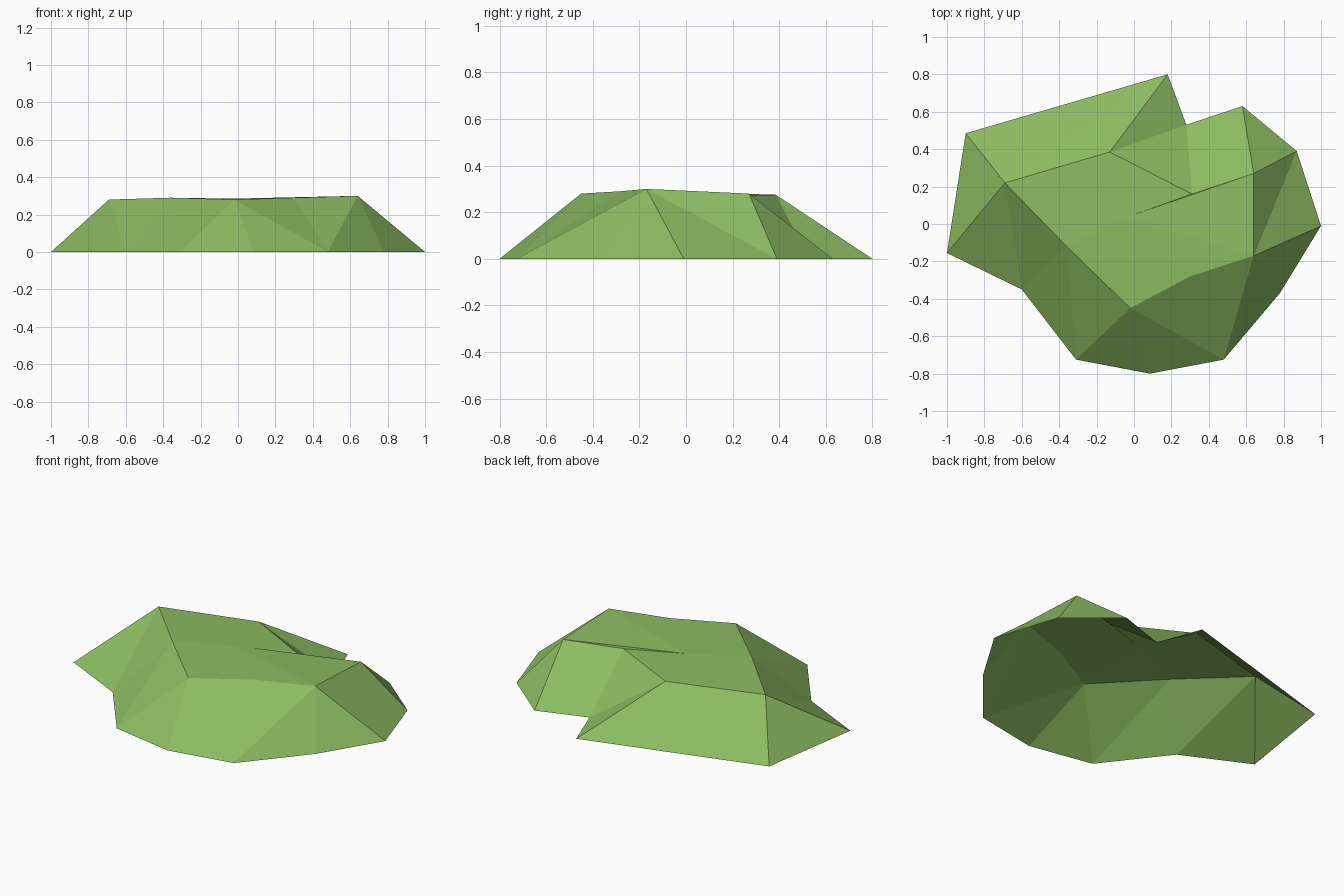
import bpy
import bmesh

cube = bpy.data.objects.get("Cube")
if cube:
    bpy.data.objects.remove(cube, do_unlink=True)

# Grass colour
grass = bpy.data.materials.new("grass green")
grass.use_nodes = True
colour = (0.26, 0.5, 0.12, 1)
grass.diffuse_color = colour
shader = grass.node_tree.nodes["Principled BSDF"]
shader.inputs["Base Color"].default_value = colour
shader.inputs["Roughness"].default_value = 0.9

# Ground outline and plateau outline, both counterclockwise from the left tip
rim_outline = [(-1, -.155), (-.6, -.35), (-.31, -.725), (.085, -.8),
               (.48, -.725), (.78, -.37), (1, -.01), (.87, .39),
               (.58, .63), (.28, .53), (.18, .8), (-.9, .485)]
plateau_outline = [(-.69, .22, .28), (-.36, -.12, .29), (-.02, -.45, .28),
                   (.3, -.28, .29), (.64, -.17, .3), (.64, .27, .28),
                   (.31, .16, .27), (-.13, .385, .275)]

bm = bmesh.new()
rim = [bm.verts.new((x, y, 0)) for x, y in rim_outline]
plateau = [bm.verts.new(point) for point in plateau_outline]
centre = bm.verts.new((-.03, .04, .285))

# Sloping banks: walk both outlines, R steps along the rim and T along the top
r = t = 0
for step in "RTRTRRTTRRRTRTRTRTRR":
    low, high = rim[r % len(rim)], plateau[t % len(plateau)]
    if step == "R":
        r += 1
        bm.faces.new((low, rim[r % len(rim)], high))
    else:
        t += 1
        bm.faces.new((low, plateau[t % len(plateau)], high))

# Nearly flat top, fanned around its centre
for a, b in zip(plateau, plateau[1:] + plateau[:1]):
    bm.faces.new((a, b, centre))

mesh = bpy.data.meshes.new("grass_mound")
bm.to_mesh(mesh)
bm.free()
mesh.materials.append(grass)
mound = bpy.data.objects.new("grass_mound", mesh)
bpy.context.collection.objects.link(mound)
